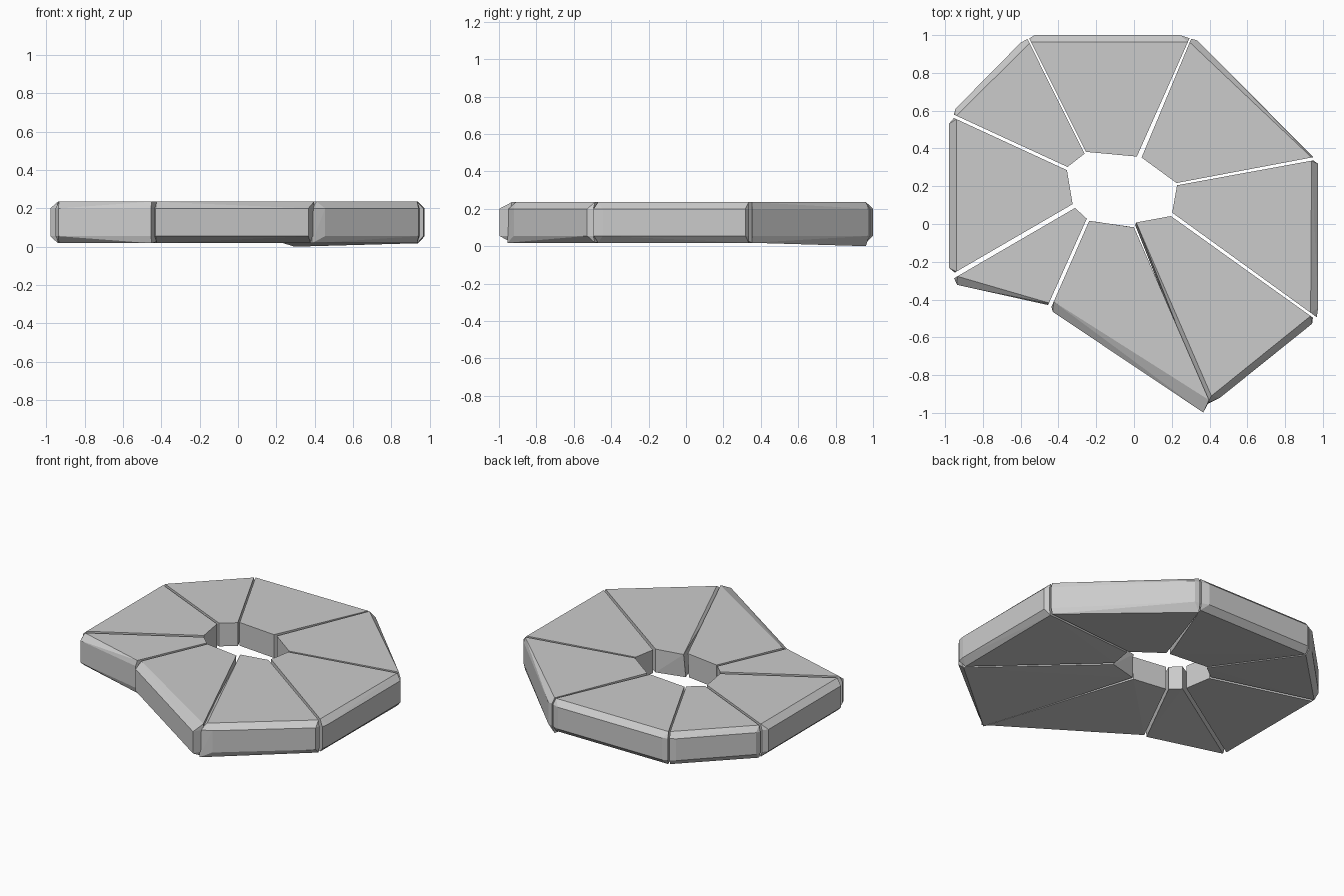
import bpy, bmesh
from mathutils import Vector

if "Cube" in bpy.data.objects:
    bpy.data.objects.remove(bpy.data.objects["Cube"])

TOP, BOTTOM, INNER_BOTTOM = 0.235, 0.018, 0.08
WALL_TOP, WALL_LOW = 0.20, 0.055

# Each stone: inner a, inner b, outer b, outer a (flat face), wall b, wall a (rim)
stones = {
    "back":        [(-.255, .382), (.015, .357), (.285, .963), (-.545, .963), (.245, 1.0), (-.525, 1.0)],
    "back_right":  [(.04, .352), (.225, .217), (.94, .352), (.295, .962), (.945, .356), (.335, .972)],
    "right":       [(.228, .205), (.202, .06), (.935, -.47), (.94, .335), (.975, -.445), (.975, .318)],
    "front_right": [(.195, .042), (.012, .008), (.41, -.91), (.935, -.487), (.455, -.92), (.943, -.528)],
    "front":       [(0, -.018), (-.237, .017), (-.425, -.411), (.397, -.932), (-.43, -.465), (.367, -.998)],
    "front_left":  [(-.25, .028), (-.312, .085), (-.935, -.277), (-.45, -.418), (-.937, -.322), (-.47, -.425)],
    "left":        [(-.325, .105), (-.355, .285), (-.94, .555), (-.94, -.252), (-.98, .53), (-.98, -.232)],
    "back_left":   [(-.352, .302), (-.262, .372), (-.553, .957), (-.94, .573), (-.6, .96), (-.945, .61)],
}

# How far the rim corners reach past the flat face along each side (b, a)
reach = {"back": (.022, .022), "back_right": (.01, .02), "right": (.04, .01),
         "front_right": (.0, .015), "front": (.03, .005), "front_left": (.02, .012),
         "left": (.015, .01), "back_left": (.025, .015)}
# Underside corners that lean sideways or hang lower
shifts = {"front_right": {1: (-.006, -.014), 2: (-.025, -.045)},
          "front": {0: (-.010, .002), 3: (-.018, .002)}}
drops = {"back_right": {3: 0.0}}


def make_stone(name, pts, ext, shift, low_z):
    """Convex wedge stone, thinner at the centre, with a bevelled rim."""
    p = [Vector(q) for q in pts]
    bm = bmesh.new()
    for i, q in enumerate(p[:4]):
        low = q + Vector(shift.get(i, (0, 0)))
        bm.verts.new((q.x, q.y, TOP))
        bm.verts.new((low.x, low.y, low_z.get(i, INNER_BOTTOM if i < 2 else BOTTOM)))
    side_b = p[2] + (p[2] - p[1]).normalized() * ext[0]
    side_a = p[3] + (p[3] - p[0]).normalized() * ext[1]
    if 2 in shift:
        side_b += Vector(shift[2]) * .9
    for q in p[4:] + [side_a, side_b]:
        bm.verts.new((q.x, q.y, WALL_TOP))
        bm.verts.new((q.x, q.y, WALL_LOW))
    res = bmesh.ops.convex_hull(bm, input=bm.verts[:])
    loose = {g for g in res["geom_interior"] + res["geom_unused"]
             if isinstance(g, bmesh.types.BMVert)}
    bmesh.ops.delete(bm, geom=list(loose), context='VERTS')
    bmesh.ops.dissolve_limit(bm, angle_limit=0.01, verts=bm.verts[:], edges=bm.edges[:])
    bmesh.ops.recalc_face_normals(bm, faces=bm.faces[:])
    me = bpy.data.meshes.new(name)
    bm.to_mesh(me)
    bm.free()
    bpy.context.collection.objects.link(bpy.data.objects.new(name, me))


for key, pts in stones.items():
    make_stone(key + "_stone", pts, reach[key], shifts.get(key, {}), drops.get(key, {}))
